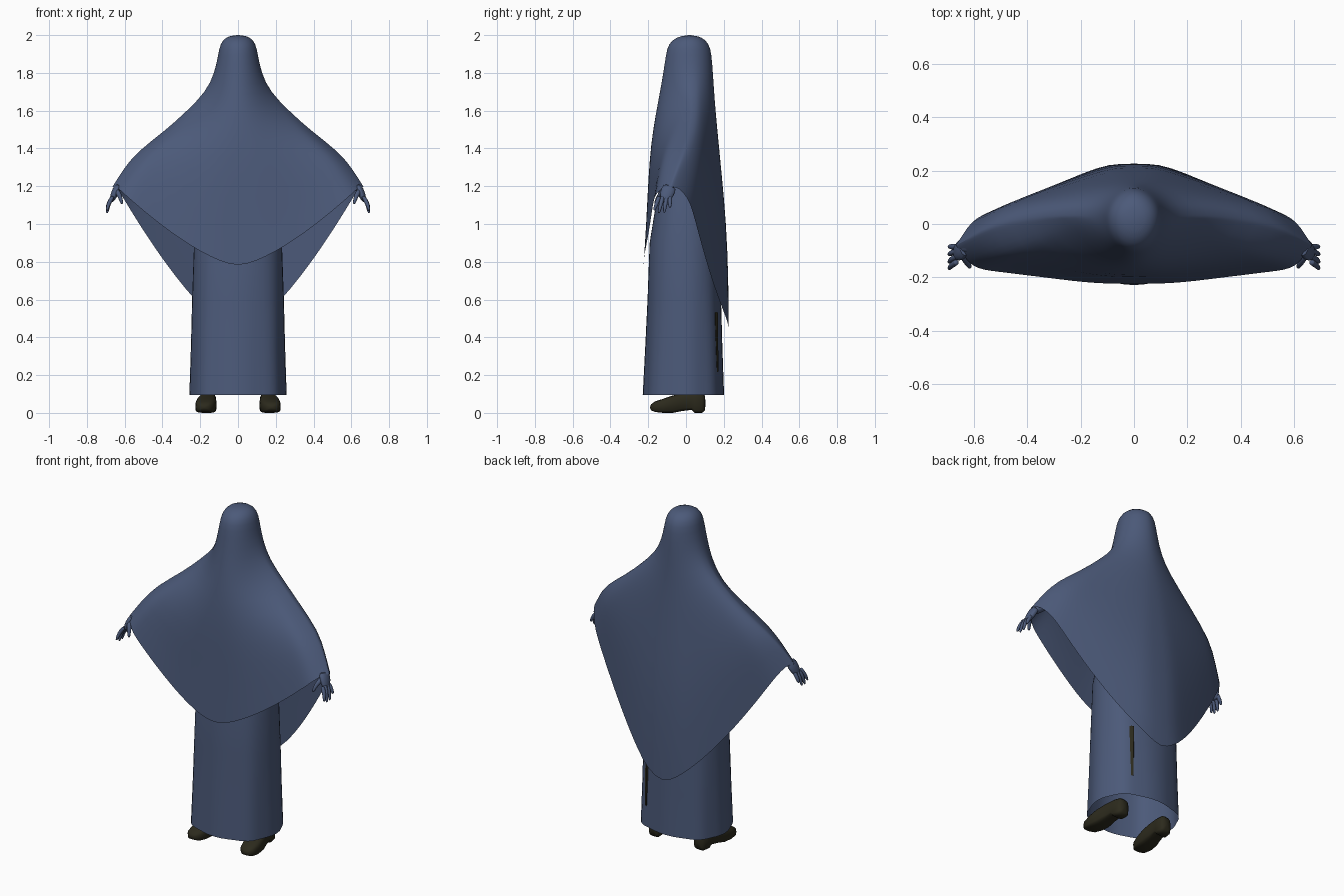
import bpy, bmesh, math
from mathutils import Vector

cube = bpy.data.objects.get("Cube")
if cube:
    bpy.data.objects.remove(cube, do_unlink=True)


def material(name, rgb):
    m = bpy.data.materials.new(name)
    m.use_nodes = True
    m.diffuse_color = (*rgb, 1)
    m.node_tree.nodes["Principled BSDF"].inputs["Base Color"].default_value = (*rgb, 1)
    return m


CLOTH = material("dusty blue cloth", (0.072, 0.102, 0.193))
LEATHER = material("dark olive leather", (0.025, 0.023, 0.012))


def loft(name, rings, mat, start=None, end=None, subdiv=0):
    """Skin closed rings of points; start and end are optional pole points."""
    bm = bmesh.new()
    rows = [[bm.verts.new(p) for p in ring] for ring in rings]
    n = len(rows[0])
    for a, b in zip(rows, rows[1:]):
        for i in range(n):
            j = (i + 1) % n
            bm.faces.new((a[i], a[j], b[j], b[i]))
    for pole, row in ((start, rows[0]), (end, rows[-1])):
        if pole is not None:
            v = bm.verts.new(pole)
            for i in range(n):
                bm.faces.new((v, row[i], row[(i + 1) % n]))
    bmesh.ops.recalc_face_normals(bm, faces=bm.faces)
    mesh = bpy.data.meshes.new(name)
    bm.to_mesh(mesh)
    bm.free()
    ob = bpy.data.objects.new(name, mesh)
    bpy.context.collection.objects.link(ob)
    mesh.materials.append(mat)
    if subdiv:
        ob.modifiers.new("Smooth", "SUBSURF").levels = subdiv
        ob.modifiers["Smooth"].render_levels = subdiv
    bpy.ops.object.select_all(action='DESELECT')
    ob.select_set(True)
    bpy.context.view_layer.objects.active = ob
    bpy.ops.object.shade_smooth_by_angle(angle=math.radians(50))
    return ob


def tube(name, points, radii, mat, flat=1.0, sides=10):
    """Tapered limb along a path, wider by 'flat' along y."""
    pts = [Vector(p) for p in points]
    rings = []
    for i, (p, r) in enumerate(zip(pts, radii)):
        d = (pts[min(i + 1, len(pts) - 1)] - pts[max(i - 1, 0)]).normalized()
        u = d.cross(Vector((0, 1, 0))).normalized()
        v = d.cross(u)
        rings.append([p + u * r * math.cos(t) + v * r * flat * math.sin(t)
                      for t in (math.tau * k / sides for k in range(sides))])
    tip = pts[-1] + (pts[-1] - pts[-2]).normalized() * radii[-1] * 0.7
    return loft(name, rings, mat, pts[0], tip, 1)


# Veil: each ring runs centre front -> arm ridge -> centre back
# front y, front z, ridge x, ridge y, ridge z, back y, back z, front falloff
VEIL = [
    (-.05, 1.99, .062, .02, 1.992, .085, 1.99, .5),
    (-.093, 1.955, .094, .02, 1.957, .122, 1.955, .5),
    (-.106, 1.90, .104, .02, 1.90, .136, 1.90, .5),
    (-.12, 1.80, .124, .025, 1.80, .144, 1.78, .5),
    (-.142, 1.68, .17, .03, 1.70, .153, 1.64, .75),
    (-.163, 1.57, .27, .03, 1.60, .168, 1.48, 1.1),
    (-.185, 1.43, .385, .02, 1.495, .19, 1.25, .75),
    (-.199, 1.25, .54, -.01, 1.38, .213, 1.00, .5),
    (-.21, 1.00, .612, -.05, 1.285, .225, .70, .5),
    (-.224, .775, .668, -.08, 1.195, .226, .42, .5),
]


def veil_ring(fy, fz, sx, sy, sz, by, bz, falloff):
    """Round at the head, turning into flat sheets with a blunt cuff."""
    ring = []
    steps = 44
    wide = min(1, max(0, (sx - .25) / .4))
    for k in range(steps):
        t = math.tau * k / steps
        r = min(1, abs(math.cos(t)))
        if math.sin(t) < 0:
            cy, cz = fy, fz
            curve = max(0, 1 - r * r) ** falloff
            sheet = min(1, 1.12 - .57 * r, 6 * (1 - r))
        else:
            cy, cz = by, bz
            curve = max(0, 1 - r ** 1.8) ** .5
            sheet = min(1, 1.14 - .9 * r, 3.3 * (1 - r))
        depth = curve + (sheet - curve) * wide
        rise = min(1, (r / .96) ** 1.42)
        ring.append((sx * math.cos(t), sy + (cy - sy) * depth, cz + (sz - cz) * rise))
    return ring


loft("veil", [veil_ring(*row) for row in VEIL], CLOTH, (0, .018, 2.002), subdiv=1)


# Long dress with soft folds that deepen toward the hem
def dress_ring(z, half, fy, by):
    ring = []
    steps = 48
    for k in range(steps):
        t = math.tau * k / steps
        c, s = math.cos(t), math.sin(t)
        fold = 1 + .02 * math.cos(8 * t) * max(0, 1 - z)
        y = (by if s > 0 else -fy) * math.copysign(abs(s) ** .85, s)
        ring.append((half * math.copysign(abs(c) ** .85, c) * fold, y * fold, z))
    return ring


DRESS = [(.095, .253, -.225, .198), (.35, .246, -.213, .19), (.6, .241, -.202, .184),
         (.9, .232, -.192, .172), (1.1, .2, -.16, .15), (1.35, .15, -.11, .11)]
loft("dress", [dress_ring(*row) for row in DRESS], CLOTH)

# Narrow dark slit on the back left of the dress
slit = []
for z, w in ((.22, .005), (.38, .008), (.53, .01)):
    x, y = .15, .165 - .02 * (z - .22)
    slit.append([(x + a * w + b * .003, y - a * w * .7 + b * .003, z)
                 for a, b in ((-1, -1), (1, -1), (1, 1), (-1, 1))])
loft("back_slit", slit, LEATHER, (.15, .165, .215), (.15, .159, .535))

# Shoe profile: y, half width, sole z, top z
SHOE = [(-.185, .026, .014, .045), (-.165, .044, .005, .06), (-.12, .054, 0, .075),
        (-.07, .054, 0, .092), (-.02, .046, .01, .104), (.03, .04, .016, .11),
        (.045, .04, 0, .11), (.085, .037, 0, .105), (.1, .026, .012, .09)]

for side, word in ((1, "left"), (-1, "right")):
    # Arm and hand
    tube(word + "_forearm", [(side * .5, -.05, 1.29), (side * .6, -.08, 1.225),
                             (side * .64, -.09, 1.185)], [.03, .03, .025], CLOTH)
    tube(word + "_palm", [(side * .635, -.085, 1.2), (side * .652, -.1, 1.165),
                          (side * .668, -.112, 1.125)], [.021, .022, .015], CLOTH, 1.9)
    for n, (y, tip_y, tip_z) in enumerate(((-.142, -.168, 1.075), (-.122, -.143, 1.06),
                                           (-.102, -.115, 1.062), (-.085, -.085, 1.09))):
        tube(f"{word}_finger_{n + 1}",
             [(side * .663, y, 1.145), (side * .685, (y + tip_y) / 2, 1.11),
              (side * .693, tip_y, tip_z)], [.013, .012, .008], CLOTH, sides=8)
    tube(word + "_thumb", [(side * .645, -.11, 1.18), (side * .625, -.145, 1.15),
                           (side * .615, -.162, 1.11)], [.017, .013, .009], CLOTH, sides=8)

    # Shoe, toe turned slightly outward
    rings = []
    for y, w, low, top in SHOE:
        cx = side * (.16 - .1 * y)
        mid, half = (low + top) / 2, (top - low) / 2
        ring = []
        for k in range(16):
            t = math.tau * k / 16
            c, s = math.cos(t), math.sin(t)
            flat = .35 if s < 0 else .75
            ring.append((cx + w * math.copysign(abs(c) ** .6, c), y,
                         mid + half * math.copysign(abs(s) ** flat, s)))
        rings.append(ring)
    loft(word + "_shoe", rings, LEATHER, (side * .179, -.192, .028),
         (side * .15, .104, .05))
